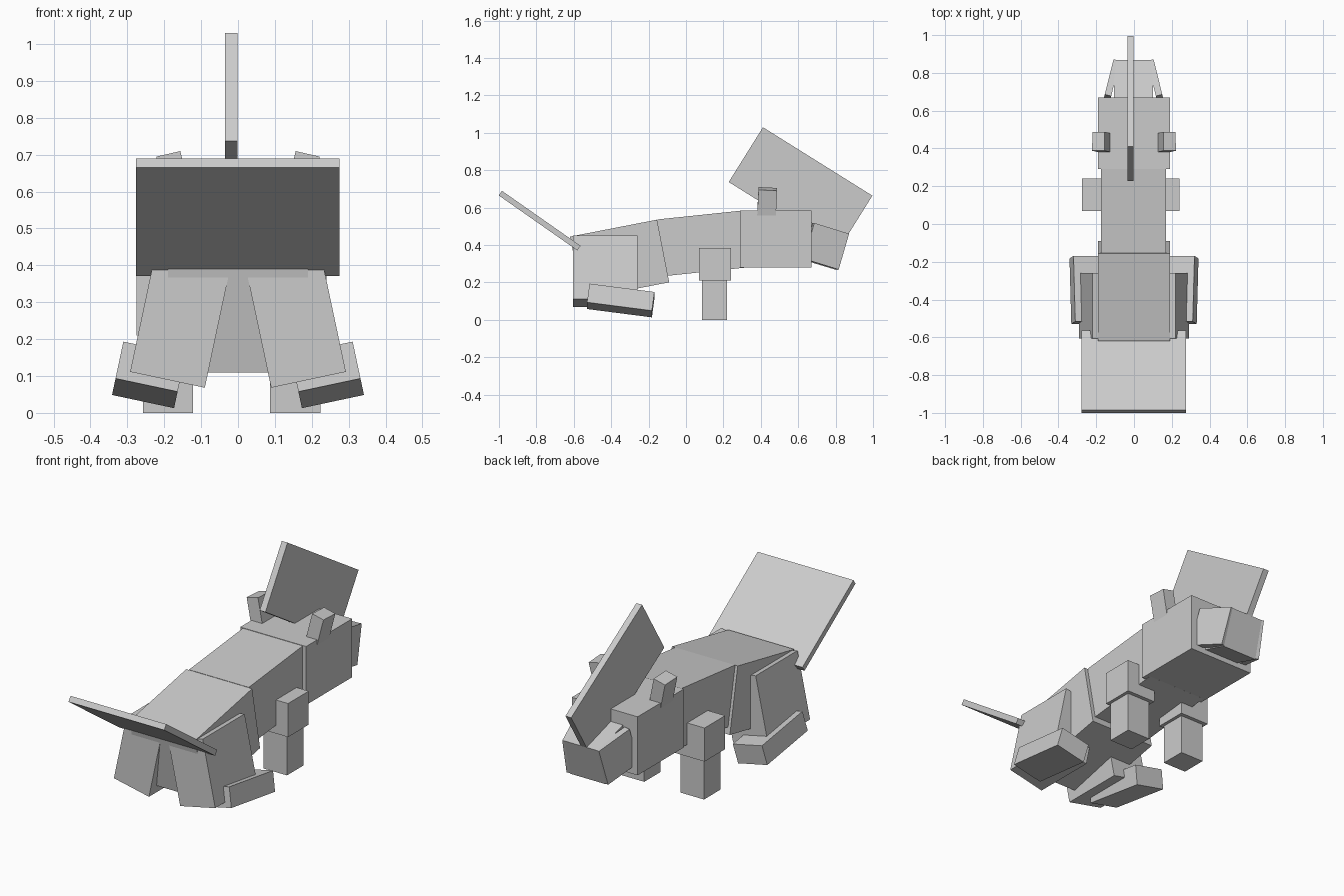
import bpy
from math import radians


def box(name, size, loc, rot=(0, 0, 0)):
    """Box given by full size, centre and XYZ rotation in degrees."""
    bpy.ops.mesh.primitive_cube_add(size=1, location=loc,
                                    rotation=[radians(a) for a in rot])
    ob = bpy.context.object
    ob.name = name
    ob.scale = size
    bpy.ops.object.transform_apply(location=False, rotation=False, scale=True)
    return ob


def pair(name, size, loc, rot=(0, 0, 0), mid=0.0):
    """Right and left copies mirrored about x = mid."""
    for side, s in (("right", 1), ("left", -1)):
        box(f"{name}_{side}", size, (mid + s * loc[0], loc[1], loc[2]),
            (rot[0], s * rot[1], s * rot[2]))


# Body: hips, waist and head
box("hips", (0.38, 0.474, 0.341), (0, -0.355, 0.3225), (11, 0, 0))
box("waist", (0.345, 0.45, 0.305), (-0.0025, 0.086, 0.408), (6, 0, 0))
box("head", (0.38, 0.38, 0.305), (0, 0.48, 0.4325))

# Snout with tapered cheeks
box("snout", (0.205, 0.25, 0.204), (-0.0025, 0.72, 0.398), (-16.7, 0, 0))
pair("cheek", (0.035, 0.2, 0.2), (0.119, 0.747, 0.393), (-16.7, 0, 14), -0.0025)

# Thin crest and ears leaning outward
box("crest", (0.033, 0.69, 0.345), (-0.0185, 0.6125, 0.70), (-32, 0, 0))
pair("ear", (0.067, 0.1, 0.145), (0.172, 0.434, 0.629), (-3, 13, 0))

# Broad flat tail
box("tail", (0.552, 0.513, 0.03), (-0.001, -0.7825, 0.53), (-35, 0, 0))

# Front legs
pair("front_upper_leg", (0.17, 0.17, 0.175), (0.1725, 0.155, 0.2975), mid=-0.0175)
pair("front_lower_leg", (0.136, 0.135, 0.21), (0.1725, 0.1525, 0.105), mid=-0.0175)

# Hind legs splayed outward
pair("thigh", (0.207, 0.345, 0.348), (0.155, -0.4325, 0.26), (0, -12, 0))
pair("hind_foot", (0.172, 0.35, 0.103), (0.242, -0.349, 0.103), (-7.5, -12, 0))
